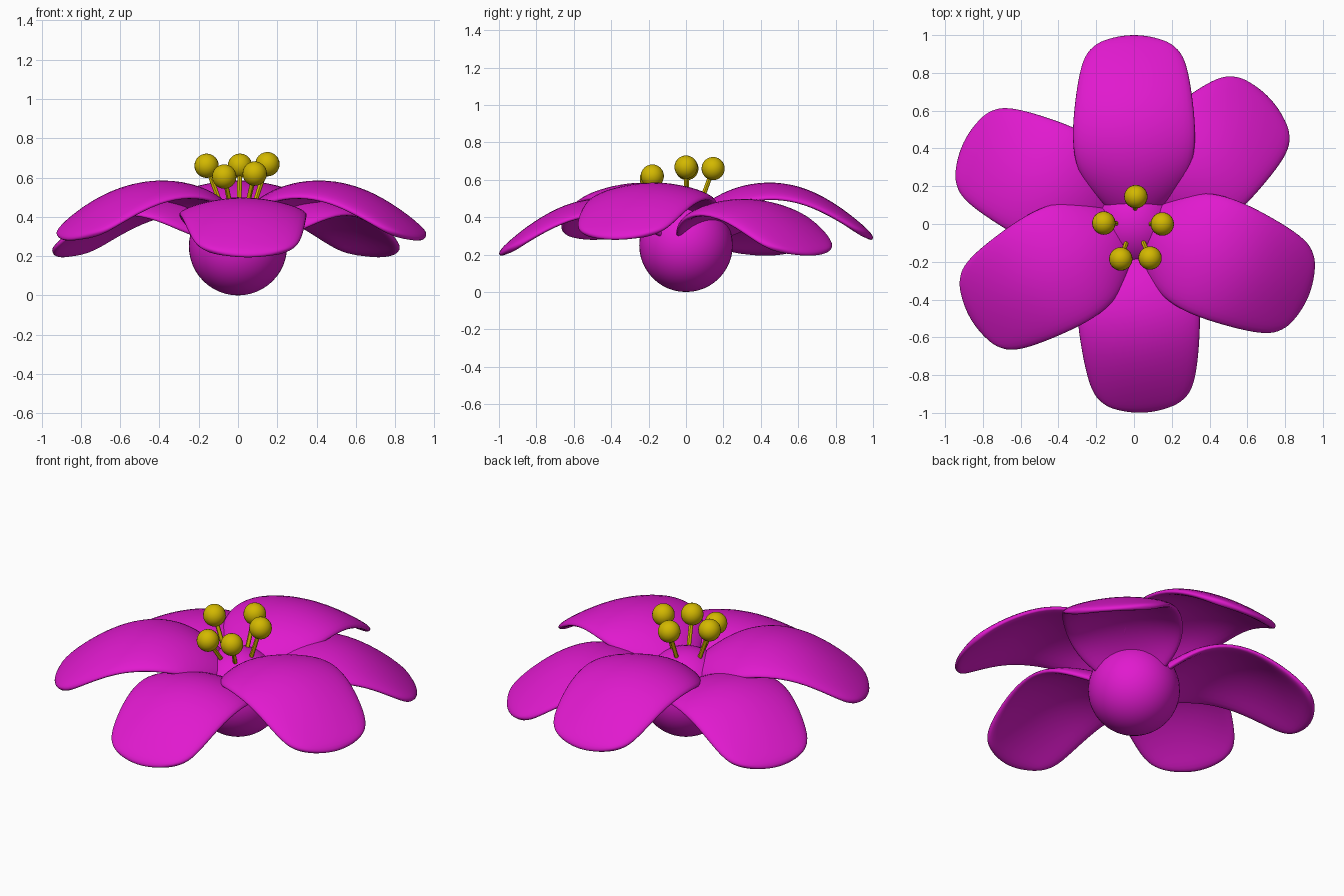
import bpy, bmesh
from math import radians
from mathutils import Vector

if "Cube" in bpy.data.objects:
    bpy.data.objects.remove(bpy.data.objects["Cube"])


def material(name, color):
    m = bpy.data.materials.new(name)
    m.diffuse_color = color
    m.use_nodes = True
    m.node_tree.nodes["Principled BSDF"].inputs["Base Color"].default_value = m.diffuse_color
    return m


pink = material("magenta", (0.75, 0.01, 0.62, 1))
gold = material("gold", (0.65, 0.48, 0.0, 1))


def finish(ob, name, mat):
    ob.name = name
    ob.data.materials.clear()
    ob.data.materials.append(mat)
    for p in ob.data.polygons:
        p.use_smooth = True
    return ob


def ball(name, loc, r, mat, seg=32):
    bpy.ops.mesh.primitive_uv_sphere_add(segments=seg, ring_count=seg // 2, radius=r, location=loc)
    return finish(bpy.context.object, name, mat)


# Petal stations: distance from centre, ridge height, half width, edge droop, tip rounding
STATIONS = [
    (0.00, 0.385, 0.07, 0.03, 0),
    (0.09, 0.475, 0.165, 0.065, 0),
    (0.19, 0.540, 0.265, 0.09, 0),
    (0.31, 0.585, 0.325, 0.085, 0),
    (0.47, 0.603, 0.341, 0.08, 0),
    (0.65, 0.567, 0.325, 0.075, 0),
    (0.82, 0.468, 0.298, 0.06, 0.0),
    (0.945, 0.365, 0.262, 0.04, 0.025),
    (1.02, 0.290, 0.19, 0.01, 0.05),
]
ACROSS = [-1, -0.6, 0, 0.6, 1]


def petal(name, angle, drop, length):
    bm = bmesh.new()
    rows = []
    for r, z, w, d, k in STATIONS:
        base = 0.5 * drop * max(0, 1 - r / 0.4)  # lower ring joins further down
        rows.append([bm.verts.new(((r - k * t * t) * length, w * t,
                                   z - drop - base + (0.8 * k - d) * t * t)) for t in ACROSS])
    for a, b in zip(rows, rows[1:]):
        for i in range(len(ACROSS) - 1):
            bm.faces.new((a[i], b[i], b[i + 1], a[i + 1]))
    me = bpy.data.meshes.new(name)
    bm.to_mesh(me)
    bm.free()
    ob = bpy.data.objects.new(name, me)
    bpy.context.collection.objects.link(ob)
    ob.rotation_euler.z = radians(angle)
    solid = ob.modifiers.new("thickness", 'SOLIDIFY')
    solid.thickness = 0.04
    solid.offset = -1
    sub = ob.modifiers.new("smooth", 'SUBSURF')
    sub.levels = sub.render_levels = 2
    finish(ob, name, pink)


# Round centre
ball("flower_centre", (0, 0, 0.25), 0.25, pink, 48)

# Upper and lower rings of three petals
for i, a in enumerate((90, -22.5, 210)):
    petal(f"upper_petal_{i + 1}", a, 0, 1.0)
for i, (a, l) in enumerate(((42.5, 0.98), (154.5, 1.0), (273, 1.0))):
    petal(f"lower_petal_{i + 1}", a, 0.085, l)

# Stamens: thin filaments topped with balls
TIPS = [(0.01, 0.145, 0.66), (-0.16, 0.005, 0.66), (0.15, 0, 0.668),
        (-0.07, -0.185, 0.605), (0.085, -0.18, 0.62)]
for i, tip in enumerate(TIPS):
    tip = Vector(tip)
    foot = Vector((tip.x * 0.5, tip.y * 0.45, 0.44))
    axis = tip - foot
    bpy.ops.mesh.primitive_cylinder_add(vertices=12, radius=0.012, depth=axis.length,
                                        location=(tip + foot) / 2)
    rod = bpy.context.object
    rod.rotation_euler = axis.to_track_quat('Z', 'Y').to_euler()
    finish(rod, f"filament_{i + 1}", gold)
    bpy.ops.object.shade_smooth_by_angle()
    ball(f"anther_{i + 1}", tip, 0.062, gold, 24)
